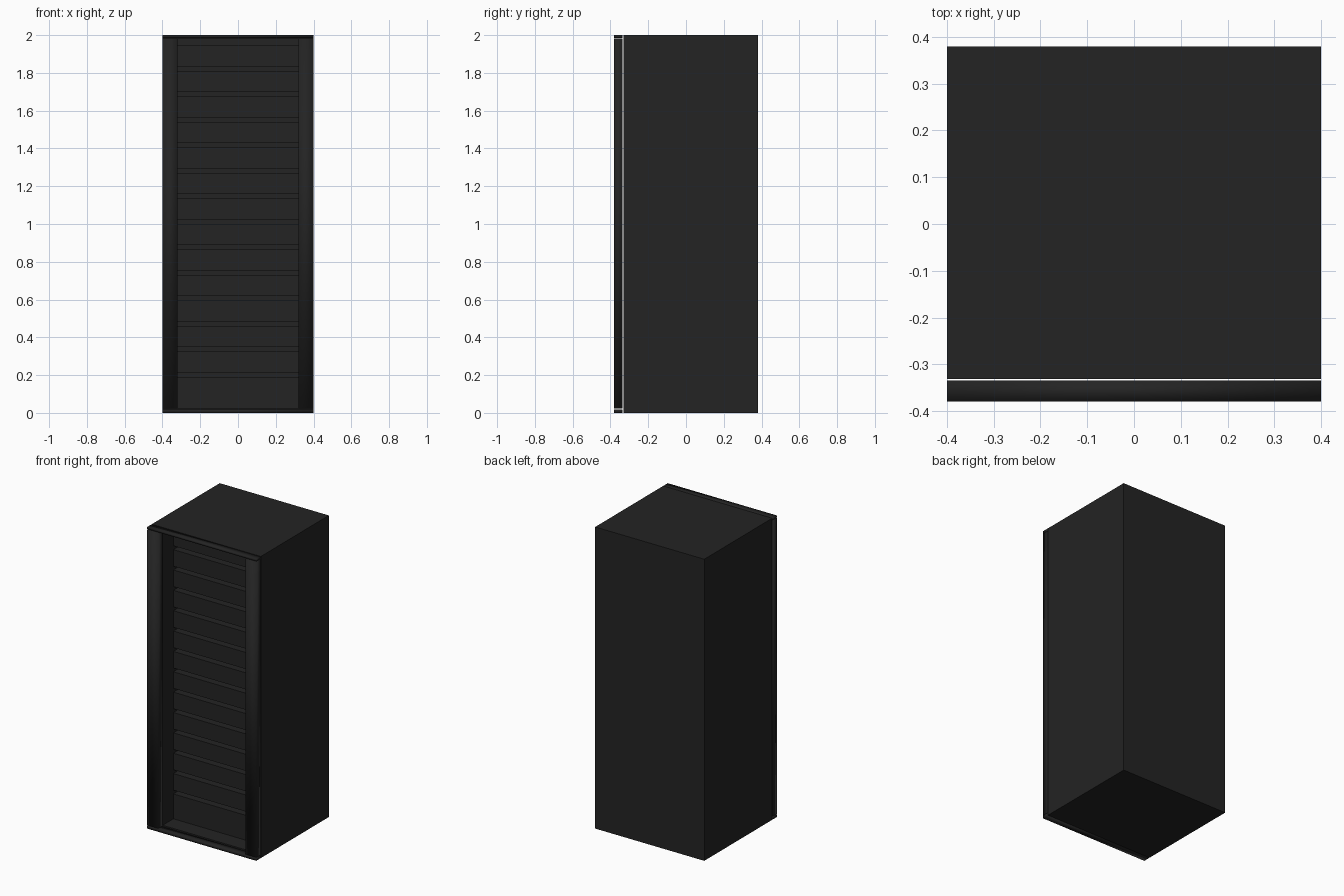
import bpy

if "Cube" in bpy.data.objects:
    bpy.data.objects.remove(bpy.data.objects["Cube"])

mat = bpy.data.materials.new("charcoal black")
mat.diffuse_color = (0.017, 0.017, 0.017, 1)
mat.use_nodes = True
mat.node_tree.nodes["Principled BSDF"].inputs["Base Color"].default_value = mat.diffuse_color


def box(name, x0, x1, y0, y1, z0, z1, smooth=False):
    bpy.ops.mesh.primitive_cube_add(
        size=1, location=((x0 + x1) / 2, (y0 + y1) / 2, (z0 + z1) / 2))
    ob = bpy.context.object
    ob.name = name
    ob.scale = (x1 - x0, y1 - y0, z1 - z0)
    bpy.ops.object.transform_apply(location=False, rotation=False, scale=True)
    ob.data.materials.append(mat)
    if smooth:
        bpy.ops.object.shade_smooth()
    return ob


W, D, H, T = 0.40, 0.38, 2.0, 0.02
IN = 0.32           # half width of the opening
BODY = -0.332       # front edge of the cabinet shell
UNIT = -0.22        # front of the rack units

# cabinet shell
for s, side in ((-1, "left"), (1, "right")):
    xa, xb = sorted((s * W, s * IN))
    box(side + "_wall", xa, xb, BODY, D, 0, H)
    # softly shaded door post, separated by a thin gap
    box(side + "_door_post", xa, xb, -D, BODY - 0.003, 0.022, H - 0.018, True)
box("back_panel", -IN, IN, D - T, D, 0, H)
box("floor_panel", -IN, IN, BODY, D - T, 0, 0.025)
box("roof_panel", -IN, IN, BODY, D - T, H - 0.02, H)

# thin rails across the door
box("bottom_door_rail", -W, W, -D, BODY - 0.003, 0, 0.018, True)
box("top_door_rail", -W, W, -D, BODY - 0.003, H - 0.014, H, True)

# stacked rack units with slots between them
box("rack_core", -IN, IN, UNIT + 0.06, D - T, 0.025, H - 0.02)
for i in range(14):
    z = 0.08 + i * 0.135
    box("rack_unit_%02d" % (i + 1), -IN, IN, UNIT, UNIT + 0.06,
        0.025 if i == 0 else z, z + 0.11)
